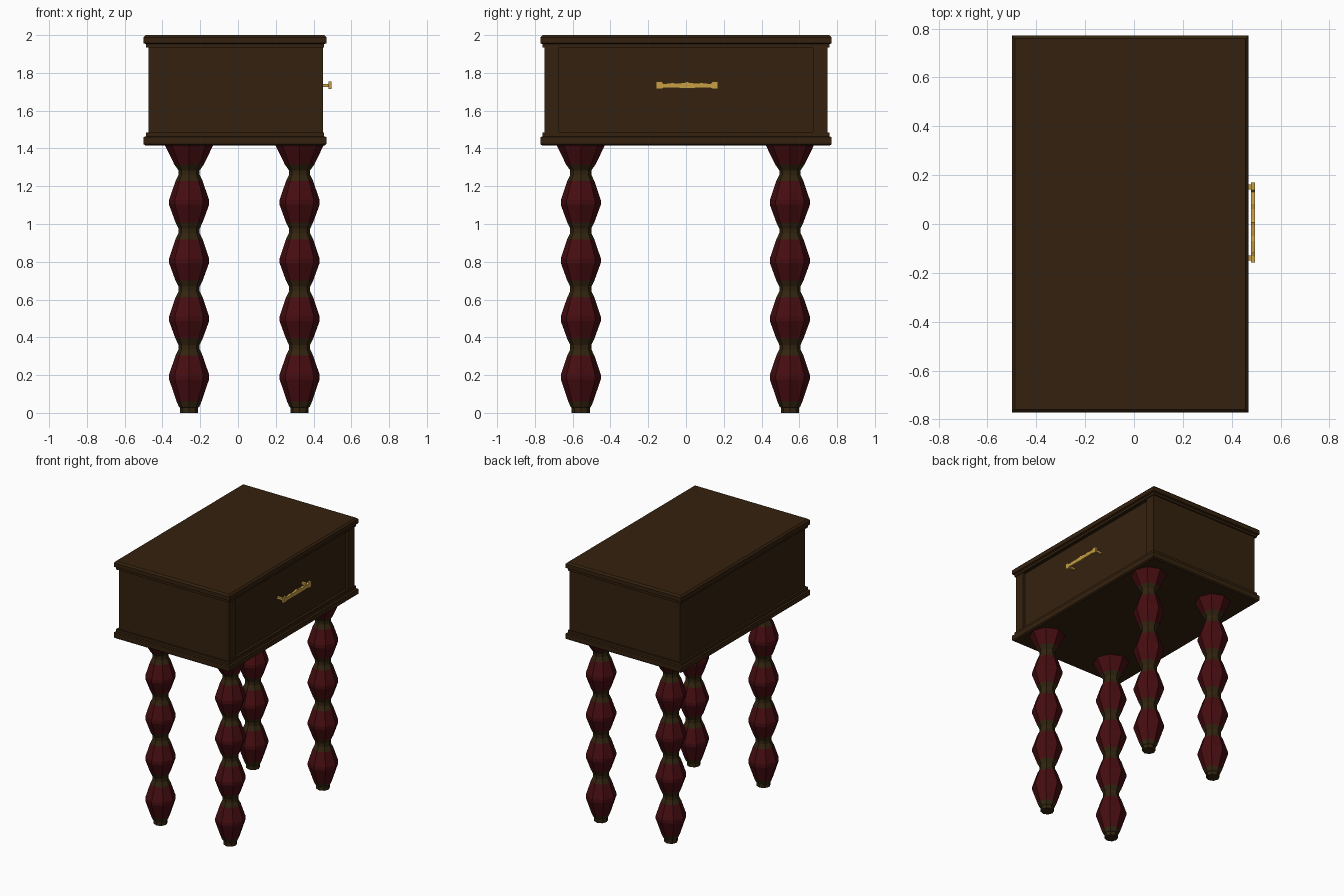
import bpy, bmesh, math
from mathutils import Vector

if "Cube" in bpy.data.objects:
    bpy.data.objects.remove(bpy.data.objects["Cube"])


def material(name, rgb):
    m = bpy.data.materials.new(name)
    m.diffuse_color = (*rgb, 1)
    m.use_nodes = True
    m.node_tree.nodes["Principled BSDF"].inputs["Base Color"].default_value = m.diffuse_color
    return m


WOOD = material("dark walnut", (0.034, 0.0155, 0.0045))
NECK = material("olive brown", (0.032, 0.018, 0.005))
RED = material("deep red", (0.062, 0.004, 0.0055))
GOLD = material("brass", (0.58, 0.35, 0.06))


def finish(name, bm, *mats):
    bmesh.ops.recalc_face_normals(bm, faces=bm.faces)
    me = bpy.data.meshes.new(name)
    bm.to_mesh(me)
    bm.free()
    for m in mats:
        me.materials.append(m)
    ob = bpy.data.objects.new(name, me)
    bpy.context.collection.objects.link(ob)
    return ob


def add_box(bm, lo, hi):
    lo, hi = Vector(lo), Vector(hi)
    vs = bmesh.ops.create_cube(bm, size=1)["verts"]
    for v in vs:
        v.co = (lo + hi) / 2 + Vector(a * b for a, b in zip(v.co, hi - lo))


def stacked_rects(name, levels):
    """Rectangular moulding: each level is (x0, x1, half depth, z)."""
    bm = bmesh.new()
    rings = []
    for x0, x1, h, z in levels:
        rings.append([bm.verts.new(p) for p in
                      ((x0, -h, z), (x1, -h, z), (x1, h, z), (x0, h, z))])
    for a, b in zip(rings, rings[1:]):
        for i in range(4):
            j = (i + 1) % 4
            bm.faces.new((a[i], a[j], b[j], b[i]))
    bm.faces.new(rings[0])
    bm.faces.new(rings[-1])
    return finish(name, bm, WOOD)


def moulding(inset):
    return (-0.5 + inset, 0.468 - inset, 0.771 - inset)


# Top and base slabs with stepped edges
stacked_rects("top_slab", [(*moulding(0.012), 1.935), (*moulding(0.012), 1.952),
                           (*moulding(0.0), 1.957), (*moulding(0.0), 1.988),
                           (*moulding(0.012), 2.0)])
stacked_rects("base_slab", [(*moulding(0.010), 1.415), (*moulding(0.0), 1.423),
                            (*moulding(0.0), 1.460), (*moulding(0.012), 1.464),
                            (*moulding(0.012), 1.485)])

# Case with a shallow drawer opening on the +x side
bm = bmesh.new()
add_box(bm, (-0.473, -0.749, 1.475), (0.449, 0.749, 1.945))
bm.normal_update()
front = max(bm.faces, key=lambda f: f.normal.x)
bmesh.ops.inset_region(bm, faces=[front], thickness=0.0)
for v in front.verts:
    v.co.y = math.copysign(0.672, v.co.y)
    v.co.z = 1.932 if v.co.z > 1.7 else 1.488
hole = bmesh.ops.extrude_discrete_faces(bm, faces=[front])["faces"][0]
for v in hole.verts:
    v.co.x -= 0.018
finish("case", bm, WOOD)


# Turned eight-sided legs with red beads and brown necks
SIDES = 8
profile = [(0.0, 0.048), (0.028, 0.048), (0.032, 0.054), (0.06, 0.066)]
for k in range(4):
    bead = 0.19 + 0.308 * k
    neck = bead + 0.158
    profile += [(bead - 0.012, 0.106), (bead + 0.012, 0.106),
                (neck - 0.045, 0.072), (neck - 0.012, 0.056),
                (neck + 0.012, 0.056), (neck + 0.045, 0.072)]
profile[-1] = (1.315, 0.078)
profile.append((1.416, 0.127))
NECKS = [0.02] + [0.348 + 0.308 * k for k in range(4)]


def leg(name, cx, cy):
    bm = bmesh.new()
    rings = []
    for z, r in profile:
        ring = []
        for i in range(SIDES):
            a = 2 * math.pi * i / SIDES
            ring.append(bm.verts.new((cx + r * math.cos(a), cy + r * math.sin(a), z)))
        rings.append(ring)
    for lo, hi in zip(rings, rings[1:]):
        zc = (lo[0].co.z + hi[0].co.z) / 2
        for i in range(SIDES):
            j = (i + 1) % SIDES
            f = bm.faces.new((lo[i], lo[j], hi[j], hi[i]))
            f.material_index = 1 if min(abs(zc - n) for n in NECKS) < 0.04 else 0
    bm.faces.new(rings[0]).material_index = 1
    bm.faces.new(rings[-1])
    finish(name, bm, RED, NECK)


for xn, x in (("back", -0.259), ("drawer_side", 0.326)):
    for yn, y in (("front", -0.557), ("rear", 0.55)):
        leg(f"{xn}_{yn}_leg", x, y)

# Brass pull: shaped bar (half outline mirrored about its middle) on two posts
MID = 0.006
half = [(0.0, 1.716, 1.755), (0.012, 1.718, 1.750), (0.055, 1.719, 1.745),
        (0.075, 1.719, 1.749), (0.125, 1.720, 1.743), (0.133, 1.715, 1.754),
        (0.164, 1.714, 1.755)]
outline = [(-d, a, b) for d, a, b in half[:0:-1]] + half
bm = bmesh.new()
rings = [[bm.verts.new((x, MID + d, z)) for x, z in
          ((0.480, a), (0.496, a), (0.496, b), (0.480, b))] for d, a, b in outline]
for p, q in zip(rings, rings[1:]):
    for i in range(4):
        j = (i + 1) % 4
        bm.faces.new((p[i], p[j], q[j], q[i]))
bm.faces.new(rings[0])
bm.faces.new(rings[-1])
for s in (-1, 1):
    y = MID + s * 0.145
    add_box(bm, (0.428, y - 0.010, 1.724), (0.484, y + 0.010, 1.740))
finish("drawer_pull", bm, GOLD)
